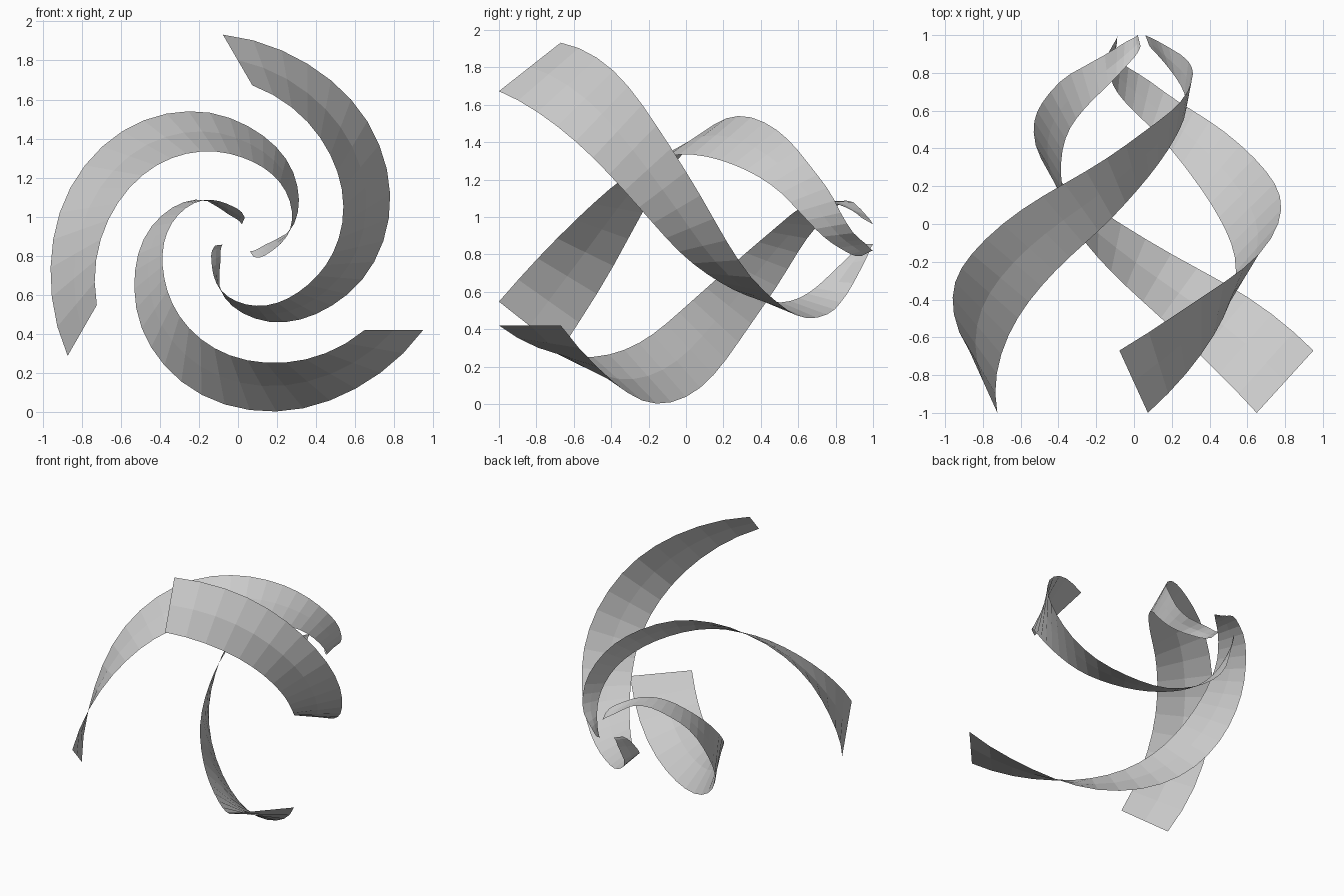
import bpy, bmesh, math

if "Cube" in bpy.data.objects:
    bpy.data.objects.remove(bpy.data.objects["Cube"])

# Edge stations: (sweep angle in degrees, radius from the y axis, y)
EDGE_A = [(0, 1.055, -.67), (23.6, .977, -.41), (51.4, .90, -.16), (79, .808, .09),
          (107, .69, .31), (131, .578, .50), (157, .474, .66), (175, .398, .77),
          (190, .335, .83), (204, .268, .885), (221, .15, .955), (258, .083, 1.0)]
EDGE_B = [(9.5, .796, -1.0), (46.6, .66, -.55), (76.7, .566, -.25), (106, .479, 0.0),
          (129, .42, .20), (163, .36, .47), (185, .315, .60), (204, .268, .70),
          (230, .187, .83), (253, .142, .91), (261, .12, .94)]
CENTRE_Z = .88
STEPS = 30


def sample(pts, t):
    """Smooth cubic interpolation through the stations."""
    n = len(pts)

    def slope(i, k):
        a, b = pts[max(i - 1, 0)], pts[min(i + 1, n - 1)]
        return (b[k] - a[k]) / (b[0] - a[0])

    i = 0
    while i < n - 2 and t > pts[i + 1][0]:
        i += 1
    h = pts[i + 1][0] - pts[i][0]
    s = (t - pts[i][0]) / h
    return [(2*s**3 - 3*s*s + 1) * pts[i][k] + (s**3 - 2*s*s + s) * h * slope(i, k)
            + (3*s*s - 2*s**3) * pts[i + 1][k] + (s**3 - s*s) * h * slope(i + 1, k)
            for k in (1, 2)]


def edge_point(pts, u, turn):
    t = pts[0][0] + (pts[-1][0] - pts[0][0]) * u
    r, y = sample(pts, t)
    a = math.radians(-25.8 - t + turn)
    return (r * math.cos(a), y, CENTRE_Z + r * math.sin(a))


def ribbon(name, turn):
    bm = bmesh.new()
    rows = []
    for i in range(STEPS + 1):
        u = i / STEPS
        p, q = edge_point(EDGE_A, u, turn), edge_point(EDGE_B, u, turn)
        rows.append([bm.verts.new([p[k] + (q[k] - p[k]) * j / 2 for k in range(3)])
                     for j in range(3)])
    for a, b in zip(rows, rows[1:]):
        for j in range(2):
            bm.faces.new((a[j], a[j + 1], b[j + 1], b[j]))
    me = bpy.data.meshes.new(name)
    bm.to_mesh(me)
    bm.free()
    bpy.context.collection.objects.link(bpy.data.objects.new(name, me))


# Three identical tapering spiral ribbons around the y axis
for name, turn in (("lower_ribbon", 0), ("right_ribbon", 120), ("left_ribbon", 240)):
    ribbon(name, turn)
